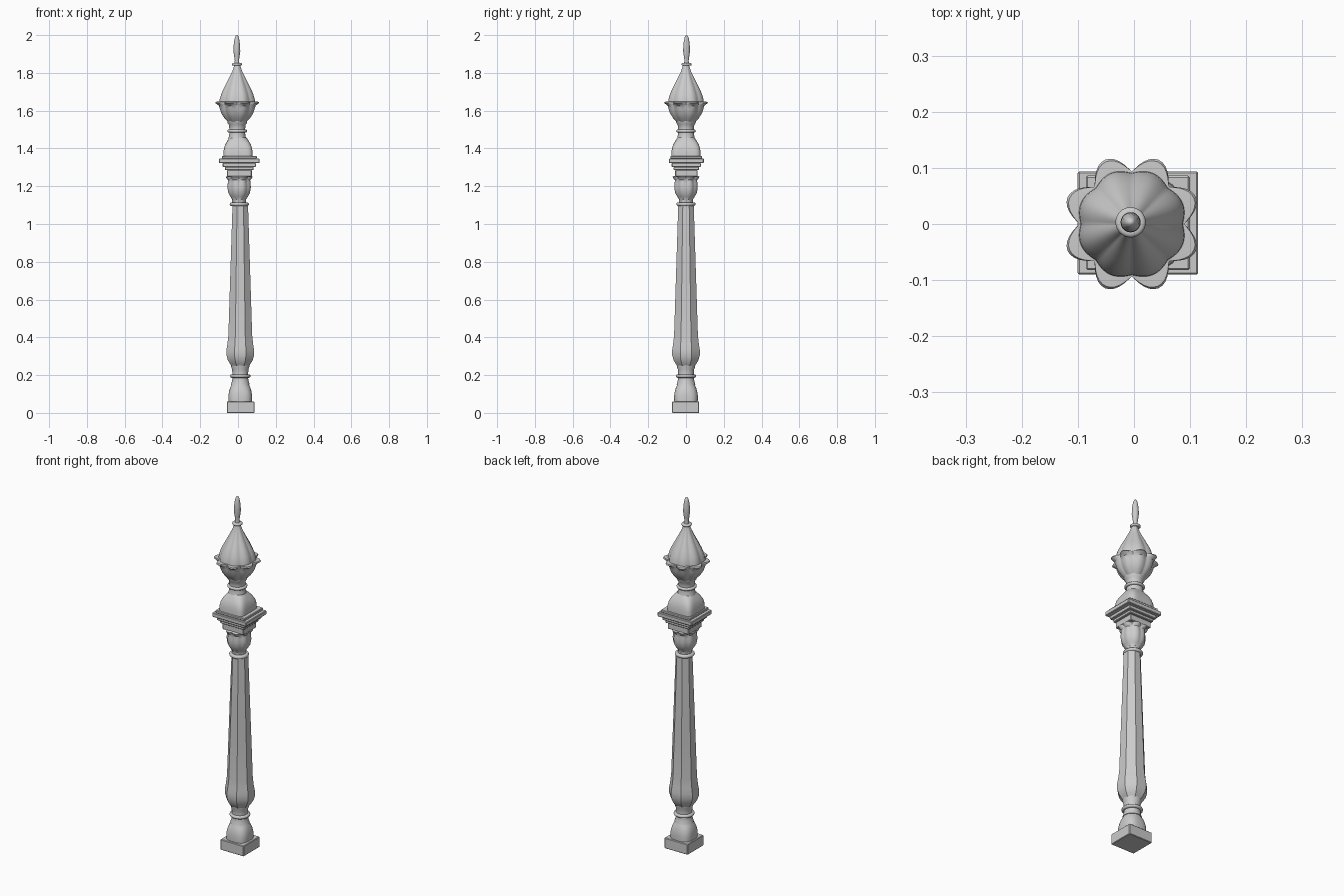
import bpy, math
from math import sin, cos, pi


def finish(name, verts, faces, angle):
    me = bpy.data.meshes.new(name)
    me.from_pydata(verts, [], faces)
    me.validate()
    ob = bpy.data.objects.new(name, me)
    bpy.context.collection.objects.link(ob)
    bpy.ops.object.select_all(action='DESELECT')
    ob.select_set(True)
    bpy.context.view_layer.objects.active = ob
    bpy.ops.object.shade_smooth_by_angle(angle=math.radians(angle))
    return ob


def turned(name, profile, n=48, cx=0.0, cy=0.0, angle=35):
    """Loft (z, radius, lobe depth, squareness) rings; squareness 2 is round."""
    verts, faces = [], []
    for row in profile:
        z, r, lobe, p = (tuple(row) + (0, 2)[len(row) - 2:])
        for i in range(n):
            a = 2 * pi * (i + (0.5 if n == 8 else 0)) / n
            k = r / (abs(cos(a)) ** p + abs(sin(a)) ** p) ** (1 / p)
            if n == 8:
                k /= cos(pi / 8)
            k += lobe * abs(sin(4 * a)) ** 1.2
            verts.append((cx + k * cos(a), cy + k * sin(a), z))
    for j in range(len(profile) - 1):
        for i in range(n):
            b, c = j * n, (i + 1) % n
            faces.append((b + i, b + c, b + n + c, b + n + i))
    faces.append(tuple(reversed(range(n))))
    faces.append(tuple(range(len(verts) - n, len(verts))))
    return finish(name, verts, faces, angle)


def slab(name, z0, z1, wx, wy, cx, cy=0.0, bevel=0.003):
    bpy.ops.mesh.primitive_cube_add(size=1, location=(cx, cy, (z0 + z1) / 2))
    ob = bpy.context.object
    ob.name = name
    ob.scale = (wx, wy, z1 - z0)
    bpy.ops.object.transform_apply(location=False, rotation=False, scale=True)
    m = ob.modifiers.new("edge", 'BEVEL')
    m.width, m.segments = bevel, 1
    return ob


def ring(name, z, r, h, cx, cy=0.0):
    prof = [(z + h * sin(t), r - h + h * cos(t))
            for t in [-pi / 2 + pi * i / 6 for i in range(7)]]
    return turned(name, prof, 32, cx, cy, 60)


LX, UX = 0.012, -0.004   # lower and upper axis positions

# Base block, pedestal and neck
slab("base_block", 0, 0.06, 0.147, 0.144, 0.014, -0.002)
turned("pedestal", [(0.058, 0.062, 0, 3), (0.09, 0.063, 0, 3), (0.115, 0.059, 0, 2.7),
                    (0.135, 0.053, 0, 2.4), (0.15, 0.046), (0.155, 0.044)], 48, LX)
turned("lower_neck", [(0.15, 0.050), (0.165, 0.045), (0.18, 0.042), (0.21, 0.042),
                      (0.23, 0.043), (0.243, 0.048), (0.254, 0.049)], 32, LX)
ring("lower_neck_ring", 0.195, 0.054, 0.009, LX)

# Tapered eight-sided shaft
turned("shaft", [(0.248, 0.046), (0.262, 0.056), (0.28, 0.066), (0.305, 0.073),
                 (0.335, 0.073), (0.365, 0.068), (0.41, 0.063), (0.6, 0.057),
                 (0.85, 0.049), (1.1, 0.041)], 8, LX, 0, 30)

# Capital with leaf rim
ring("shaft_ring", 1.105, 0.051, 0.010, 0.007)
turned("capital", [(1.095, 0.037), (1.13, 0.037), (1.145, 0.046, 0.002), (1.165, 0.056, 0.004),
                   (1.195, 0.060, 0.005), (1.215, 0.058, 0.005), (1.232, 0.056, 0.006),
                   (1.243, 0.061, 0.011), (1.25, 0.063, 0.012), (1.254, 0.058, 0.008),
                   (1.256, 0.05)], 64, 0.006)

# Stepped square cap
for i, (z0, z1, wx, wy) in enumerate([
        (1.25, 1.285, 0.132, 0.118), (1.285, 1.302, 0.152, 0.135),
        (1.302, 1.322, 0.176, 0.155), (1.322, 1.346, 0.215, 0.184),
        (1.346, 1.361, 0.185, 0.168)]):
    slab("cap_step_%d" % (i + 1), z0, z1, wx, wy, 0.007, 0.002)

# Square-to-round dome and upper neck
turned("dome", [(1.36, 0.078, 0, 6), (1.385, 0.077, 0, 6), (1.41, 0.072, 0, 5.5),
                (1.43, 0.063, 0, 4.5), (1.447, 0.052, 0, 3), (1.458, 0.045)], 64, 0.0)
turned("upper_neck", [(1.45, 0.048), (1.465, 0.044), (1.48, 0.042), (1.505, 0.042),
                      (1.525, 0.044), (1.534, 0.051), (1.546, 0.053)], 32, UX)
ring("upper_neck_ring", 1.492, 0.052, 0.008, UX)

# Fluted bulb: lower cup ending in eight leaf tips, then the pointed roof
turned("bulb_cup", [(1.54, 0.047, 0.004), (1.56, 0.065, 0.006), (1.585, 0.081, 0.007),
                    (1.61, 0.089, 0.008), (1.626, 0.091, 0.011), (1.634, 0.093, 0.021),
                    (1.641, 0.094, 0.030), (1.647, 0.094, 0.026), (1.648, 0.09, 0.008)],
       96, UX)
turned("bulb_roof", [(1.635, 0.092, 0.007), (1.66, 0.090, 0.007), (1.69, 0.081, 0.007),
                     (1.72, 0.068, 0.006), (1.75, 0.053, 0.005), (1.78, 0.038, 0.004),
                     (1.81, 0.025, 0.002), (1.835, 0.017, 0.001), (1.85, 0.014)], 96, UX)

# Finial
ring("finial_ring", 1.845, 0.027, 0.007, -0.006, 0.003)
turned("finial", [(1.845, 0.014), (1.865, 0.011), (1.885, 0.014), (1.915, 0.018), (1.945, 0.017),
                  (1.97, 0.014), (1.988, 0.010), (1.997, 0.006), (2.0, 0.001)],
       20, -0.006, 0.003, 60)
